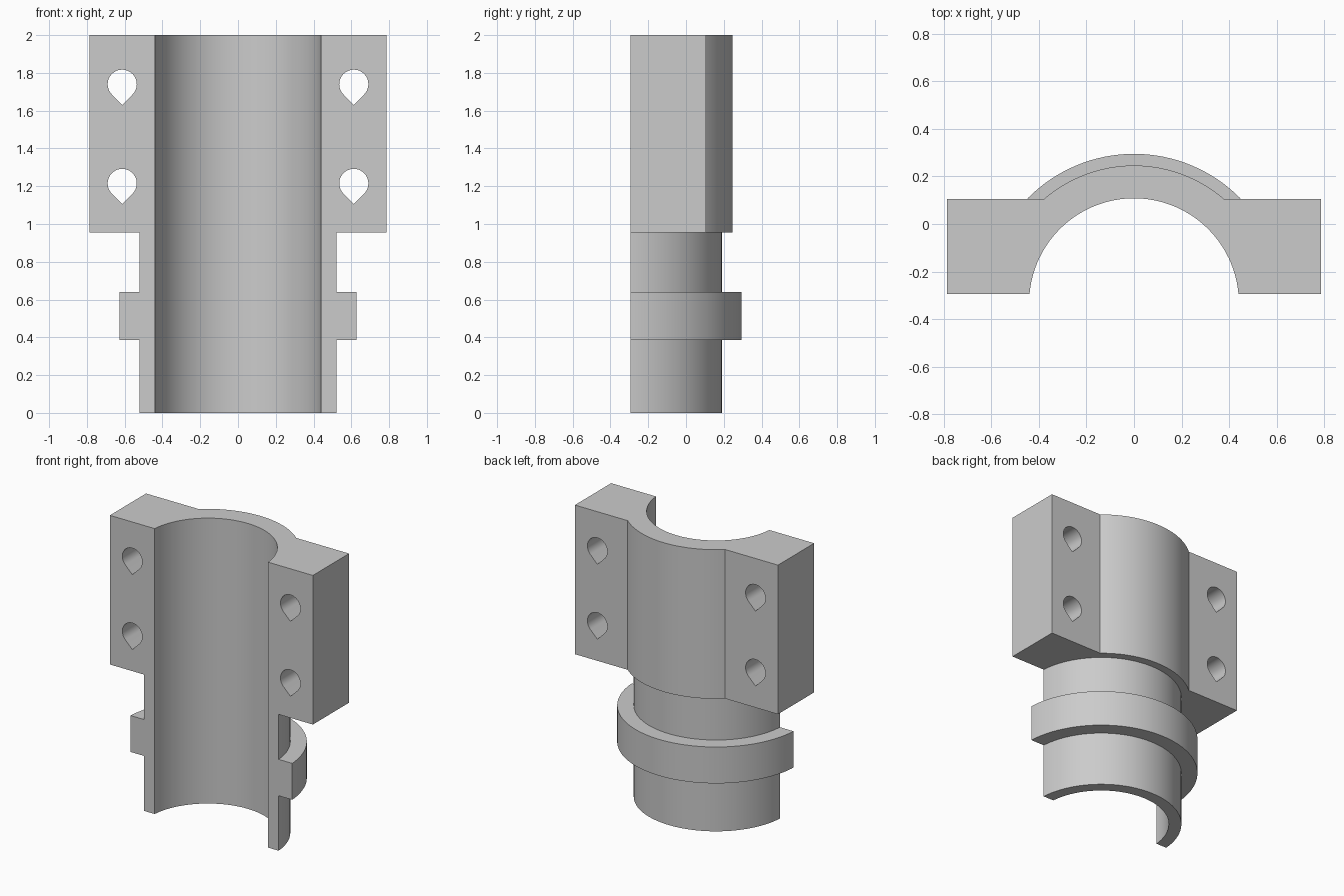
import bpy, bmesh, math

cube = bpy.data.objects.get("Cube")
if cube:
    bpy.data.objects.remove(cube, do_unlink=True)

AXIS_Y = -0.333       # centre line of the bore
FRONT, BACK = -0.295, 0.106
HALF_W = 0.787

grey = bpy.data.materials.new("plain grey")
grey.use_nodes = True
grey.diffuse_color = (0.6, 0.6, 0.6, 1)
grey.node_tree.nodes["Principled BSDF"].inputs["Base Color"].default_value = (0.6, 0.6, 0.6, 1)


def arc(r, a0, a1, n, cx=0.0, cy=AXIS_Y):
    return [(cx + r * math.cos(a0 + (a1 - a0) * i / n),
             cy + r * math.sin(a0 + (a1 - a0) * i / n)) for i in range(n + 1)]


def circle(r):
    return arc(r, 0, 2 * math.pi, 128)[:-1]


def prism(name, profile, low, high, along_y=False):
    """Extrude a closed profile along z, or an (x, z) profile along y."""
    bm = bmesh.new()
    place = (lambda u, v: (u, low, v)) if along_y else (lambda u, v: (u, v, low))
    face = bm.faces.new([bm.verts.new(place(u, v)) for u, v in profile])
    top = bmesh.ops.extrude_face_region(bm, geom=[face])["geom"]
    move = (0, high - low, 0) if along_y else (0, 0, high - low)
    bmesh.ops.translate(bm, vec=move, verts=[g for g in top if isinstance(g, bmesh.types.BMVert)])
    bmesh.ops.recalc_face_normals(bm, faces=bm.faces)
    mesh = bpy.data.meshes.new(name)
    bm.to_mesh(mesh)
    bm.free()
    mesh.materials.append(grey)
    obj = bpy.data.objects.new(name, mesh)
    bpy.context.collection.objects.link(obj)
    return obj


def combine(target, tool, operation):
    mod = target.modifiers.new(operation.lower(), "BOOLEAN")
    mod.operation, mod.solver, mod.object = operation, "EXACT", tool
    bpy.context.view_layer.objects.active = target
    bpy.ops.object.modifier_apply(modifier=mod.name)
    bpy.data.objects.remove(tool, do_unlink=True)


# Flanged collar: two bolt flanges joined by a rounded back
collar_r = 0.579
a = math.asin((BACK - AXIS_Y) / collar_r)
outline = [(-HALF_W, -0.6), (HALF_W, -0.6), (HALF_W, BACK)]
outline += arc(collar_r, a, math.pi - a, 48) + [(-HALF_W, BACK)]
clamp = prism("split_clamp_half", outline, 0.955, 2.0)

# Lower sleeve and its raised band
combine(clamp, prism("sleeve", circle(0.523), 0.0, 1.3), "UNION")
combine(clamp, prism("band", circle(0.628), 0.385, 0.64), "UNION")

# Bore and the flat split face
combine(clamp, prism("bore", circle(0.441), -0.5, 2.5), "DIFFERENCE")
split = [(-2, -2), (2, -2), (2, FRONT), (-2, FRONT)]
combine(clamp, prism("split_cut", split, -1, 3), "DIFFERENCE")

# Teardrop bolt holes, point downward
hole_r = 0.077
for x in (-0.613, 0.613):
    for z in (1.215, 1.74):
        drop = arc(hole_r, -math.pi / 4, 1.25 * math.pi, 36, x, z)
        drop.append((x, z - hole_r * math.sqrt(2)))
        combine(clamp, prism("bolt_hole", drop, -1, 1, True), "DIFFERENCE")

bpy.ops.object.select_all(action="DESELECT")
clamp.select_set(True)
bpy.context.view_layer.objects.active = clamp
bpy.ops.object.shade_smooth_by_angle(angle=math.radians(30))
